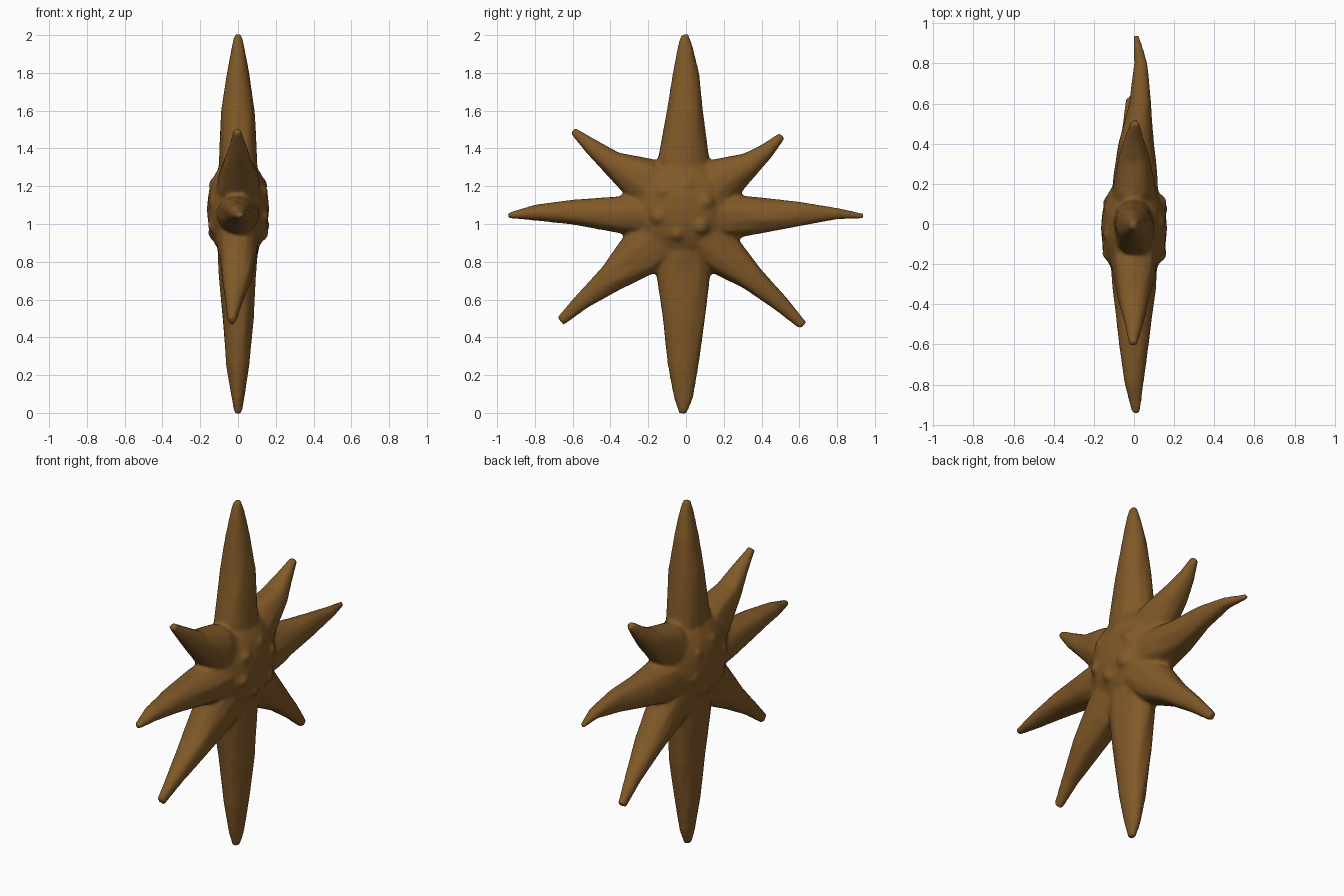
import bpy, bmesh, math, random
from mathutils import Vector, Matrix

if "Cube" in bpy.data.objects:
    bpy.data.objects.remove(bpy.data.objects["Cube"])

random.seed(4)
SIDES = 14

brown = bpy.data.materials.new("warm brown")
brown.diffuse_color = (0.22, 0.10, 0.021, 1)
brown.use_nodes = True
brown.node_tree.nodes["Principled BSDF"].inputs["Base Color"].default_value = brown.diffuse_color

bm = bmesh.new()


def arm(stations):
    """Loft a tapering closed arm; station = (y, z, half width, x centre, half depth)."""
    pts = [Vector((s[3], s[0], s[1])) for s in stations]
    rings = []
    for i, (y, z, w, cx, d) in enumerate(stations):
        t = pts[min(i + 1, len(pts) - 1)] - pts[max(i - 1, 0)]
        t.x = 0
        t.normalize()
        side = Vector((0, -t.z, t.y))
        ring = []
        for k in range(SIDES):
            a = 2 * math.pi * k / SIDES
            j = random.uniform(0.95, 1.05)
            # slightly squared ellipse
            c, s = math.cos(a), math.sin(a)
            u = math.copysign(abs(c) ** 0.9, c) * w * j
            v = math.copysign(abs(s) ** 0.9, s) * d * j
            ring.append(bm.verts.new(pts[i] + side * u + Vector((v, 0, 0))))
        rings.append(ring)
    for r0, r1 in zip(rings, rings[1:]):
        for k in range(SIDES):
            n = (k + 1) % SIDES
            bm.faces.new((r0[k], r0[n], r1[n], r1[k]))
    bm.faces.new(rings[0][::-1])
    bm.faces.new(rings[-1])


# upright arms
arm([(-.01, 1.05, .15, 0, .12), (-.015, 1.34, .138, 0, .10), (-.005, 1.6, .097, 0, .088),
     (0, 1.8, .07, 0, .06), (-.005, 1.94, .04, 0, .034), (-.007, 2.004, .02, 0, .02)])
arm([(-.01, 1.05, .15, 0, .12), (-.02, .75, .148, -.005, .10), (-.01, .5, .113, 0, .084),
     (-.015, .25, .08, 0, .062), (-.013, .08, .05, 0, .034), (-.017, -.004, .02, 0, .02)])
# level arms
arm([(0, 1.05, .12, 0, .13), (-.33, 1.05, .10, 0, .108), (-.6, 1.063, .066, 0, .075),
     (-.8, 1.06, .042, 0, .046), (-.945, 1.045, .014, .01, .02)])
arm([(0, 1.05, .12, 0, .13), (.25, 1.04, .115, .005, .11), (.4, 1.045, .095, .01, .09),
     (.6, 1.055, .065, .032, .056), (.8, 1.055, .03, .034, .034), (.945, 1.042, .013, .01, .014)])
# diagonal arms
arm([(-.05, 1.1, .15, 0, .13), (-.24, 1.24, .128, 0, .105), (-.39, 1.325, .066, 0, .075),
     (-.5, 1.41, .043, 0, .045), (-.60, 1.495, .02, -.005, .02)])
arm([(.03, 1.1, .15, 0, .13), (.2, 1.24, .118, 0, .10), (.34, 1.32, .064, 0, .075),
     (.43, 1.39, .043, 0, .045), (.51, 1.468, .021, .005, .02)])
arm([(-.05, 1.0, .15, 0, .13), (-.24, .84, .13, 0, .10), (-.40, .71, .078, -.005, .078),
     (-.55, .59, .045, -.02, .045), (-.665, .485, .028, -.033, .022)])
arm([(.03, 1.0, .15, 0, .13), (.19, .84, .12, 0, .10), (.35, .71, .071, 0, .075),
     (.5, .58, .046, -.01, .045), (.62, .462, .026, -.02, .022)])
# central lump
bmesh.ops.create_icosphere(bm, subdivisions=3, radius=1,
    matrix=Matrix.Translation((0, -.02, 1.08)) @ Matrix.Diagonal((.165, .28, .28, 1)))
# knobbly bumps on both faces of the core
for sx in (-1, 1):
    for i in range(6):
        a = i * math.pi / 3 + sx * 0.3
        m = Matrix.Translation((sx * .115, -.02 + .13 * math.cos(a), 1.08 + .13 * math.sin(a)))
        bmesh.ops.create_icosphere(bm, subdivisions=2, radius=random.uniform(.04, .055), matrix=m)

bmesh.ops.recalc_face_normals(bm, faces=bm.faces)
mesh = bpy.data.meshes.new("starburst")
bm.to_mesh(mesh)
bm.free()
mesh.materials.append(brown)
star = bpy.data.objects.new("starburst", mesh)
bpy.context.collection.objects.link(star)

# fuse the arms and core into one soft skin
fuse = star.modifiers.new("fuse", 'REMESH')
fuse.mode = 'VOXEL'
fuse.voxel_size = 0.012
fuse.use_smooth_shade = True
soft = star.modifiers.new("soften", 'SMOOTH')
soft.factor = 0.5
soft.iterations = 5
